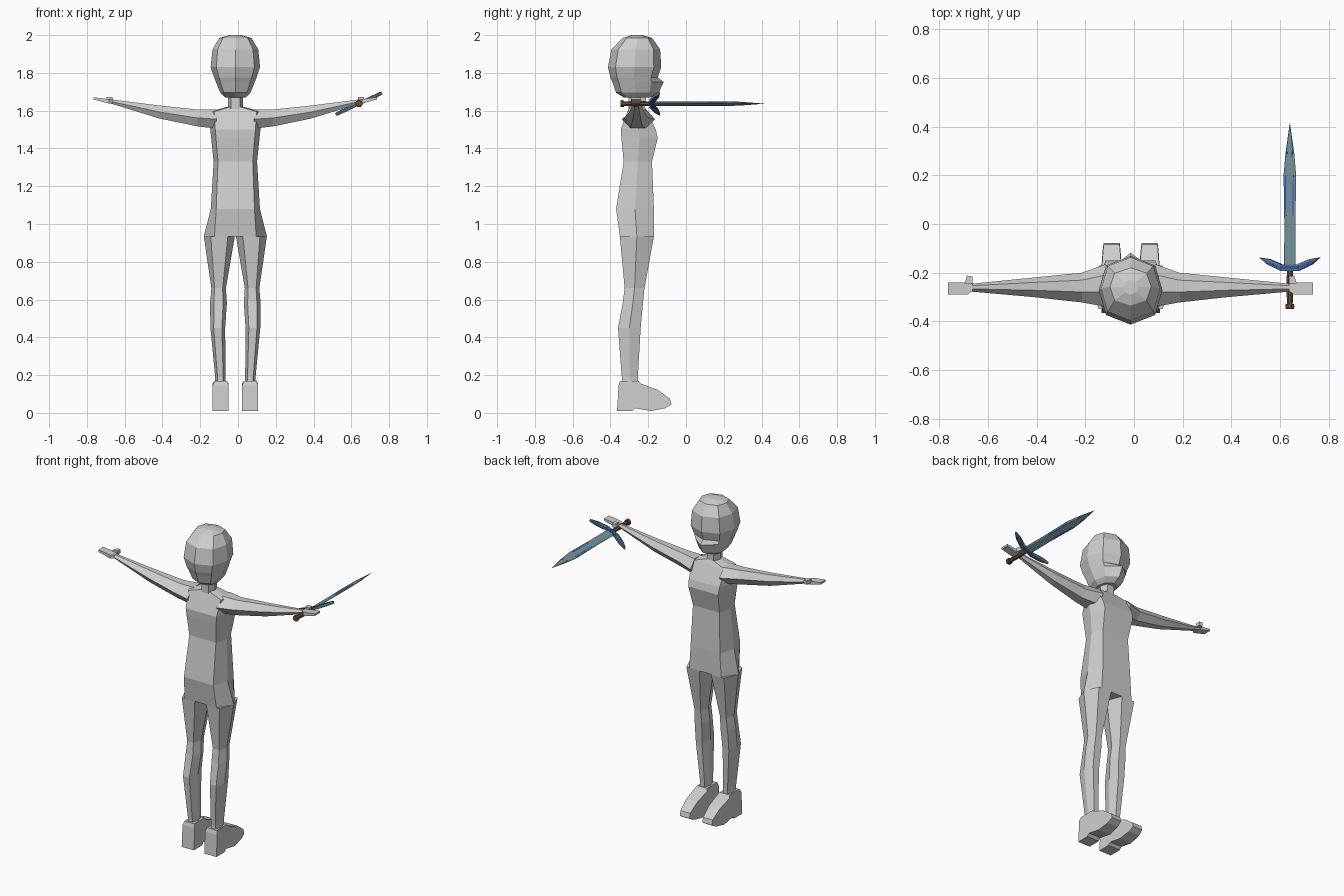
import bpy, bmesh, math
from mathutils import Matrix, Vector

if "Cube" in bpy.data.objects:
    bpy.data.objects.remove(bpy.data.objects["Cube"])

CX = -0.014          # figure's centre line
TILT = Matrix.Translation((0.64, 0, 1.637)) @ Matrix.Rotation(math.radians(-25), 4, 'Y')


def material(name, rgb):
    m = bpy.data.materials.new(name)
    m.diffuse_color = (*rgb, 1)
    m.use_nodes = True
    m.node_tree.nodes["Principled BSDF"].inputs["Base Color"].default_value = m.diffuse_color
    return m


GREY = material("light grey", (0.62, 0.62, 0.62))
STEEL = material("teal steel", (0.17, 0.30, 0.34))
GUARD = material("dark teal", (0.07, 0.17, 0.23))
BLUE = material("bright blue", (0.02, 0.06, 0.75))
BROWN = material("brown", (0.16, 0.08, 0.035))


def loft(name, rings, mat, matrix=Matrix.Translation((CX, 0, 0)), sx=1):
    """Skin a list of equal-length point rings and cap both ends."""
    bm = bmesh.new()
    loops = [[bm.verts.new((x * sx, y, z)) for x, y, z in r] for r in rings]
    n = len(loops[0])
    for a, b in zip(loops, loops[1:]):
        for i in range(n):
            bm.faces.new((a[i], a[(i + 1) % n], b[(i + 1) % n], b[i]))
    bm.faces.new(loops[0])
    bm.faces.new(loops[-1])
    bmesh.ops.recalc_face_normals(bm, faces=bm.faces[:])
    bm.transform(matrix)
    me = bpy.data.meshes.new(name)
    bm.to_mesh(me)
    bm.free()
    me.materials.append(mat)
    ob = bpy.data.objects.new(name, me)
    bpy.context.collection.objects.link(ob)
    return ob


def hex_ring(z, x0, x1, yb, yf, flat):
    """Six-sided section: flat back and front, pointed sides."""
    c, h, ym = (x0 + x1) / 2, (x1 - x0) / 2 * flat, (yb + yf) / 2
    return [(x0, ym, z), (c - h, yb, z), (c + h, yb, z),
            (x1, ym, z), (c + h, yf, z), (c - h, yf, z)]


def slab(outline, z0, z1):
    return [[(x, y, z0) for x, y in outline], [(x, y, z1) for x, y in outline]]


# Torso, from hips to neck base
torso = [(0.935, .167, .66, -.35, -.17), (1.08, .13, .78, -.37, -.17),
         (1.33, .115, .8, -.33, -.18), (1.455, .128, .8, -.342, -.15),
         (1.50, .133, .8, -.345, -.16), (1.595, .14, .8, -.31, -.205),
         (1.62, .045, .6, -.30, -.22)]
loft("torso", [hex_ring(z, -w, w, yb, yf, f) for z, w, f, yb, yf in torso], GREY)
loft("neck", [hex_ring(z, -.04, .04, -.305, -.22, .6) for z in (1.6, 1.69)], GREY)

# Head: eight-sided rings, with a chin tip pushed forward
head = [(1.67, .055, -.33, -.20, .01), (1.695, .08, -.37, -.165, .02),
        (1.752, .103, -.39, -.15, .032), (1.775, .112, -.40, -.15, 0),
        (1.83, .131, -.413, -.131, 0), (1.925, .121, -.395, -.137, 0),
        (1.985, .085, -.335, -.18, 0), (2.0, .03, -.29, -.23, 0)]
rings = []
for z, w, yb, yf, tip in head:
    ym, h = (yb + yf) / 2, (yf - yb) / 2
    ring = [(0, yf + tip, z), (w * .77, ym + h * .72, z), (w, ym, z), (w * .77, ym - h * .72, z),
            (0, yb, z), (-w * .77, ym - h * .72, z), (-w, ym, z), (-w * .77, ym + h * .72, z)]
    rings.append(ring)
loft("head", rings, GREY)

# Limbs, built once per side
leg = [(0.935, .003, .167, -.35, -.17), (0.66, .05, .127, -.325, -.22),
       (0.58, .045, .134, -.335, -.228), (0.45, .054, .132, -.36, -.24),
       (0.19, .052, .107, -.34, -.255), (0.15, .052, .107, -.34, -.255)]
foot = [(-.365, .01, .042), (-.357, .145, .042), (-.35, .168, .034), (-.25, .168, .034),
        (-.24, .155, .042), (-.15, .122, .038), (-.085, .075, .033), (-.077, .045, .033),
        (-.11, .025, .037), (-.185, .01, .042), (-.27, .025, .042), (-.285, .01, .042)]
arm = [(.10, -.34, -.165, 1.505, 1.605), (.20, -.322, -.20, 1.517, 1.606),
       (.40, -.30, -.22, 1.558, 1.627), (.66, -.277, -.246, 1.638, 1.66)]
hand = [(.65, -.275, -.246, 1.638, 1.66), (.67, -.29, -.24, 1.638, 1.661),
        (.75, -.29, -.24, 1.659, 1.671)]
for side, s in (("left", -1), ("right", 1)):
    loft(side + "_leg", [hex_ring(z, a, b, yb, yf, .55) for z, a, b, yb, yf in leg], GREY, sx=s)
    loft(side + "_foot", [[(.078 + k * w, y, z) for y, z, w in foot] for k in (-1, 1)], GREY, sx=s)
    arm_rings = []
    for x, yb, yf, zb, zt in arm:
        ym, zm = (yb + yf) / 2, (zb + zt) / 2
        q = (yf - yb) / 4
        arm_rings.append([(x, yb, zm), (x, ym - q * .6, zt), (x, ym + q, zt),
                          (x, yf, zm), (x, ym + q, zb), (x, ym - q, zb)])
    loft(side + "_arm", arm_rings, GREY, sx=s)
    loft(side + "_hand", [[(x, a, zb), (x, b, zb), (x, b, zt), (x, a, zt)]
                          for x, a, b, zb, zt in hand], GREY, sx=s)
    thumb = [(.65, -.245), (.682, -.245), (.672, -.212), (.65, -.215)]
    loft(side + "_thumb", slab(thumb, 1.648, 1.672), GREY, sx=s)

# Sword blade: flat faces with bevelled edges, tapering to a point
blade = [(-.18, .026), (.0, .025), (.20, .0285), (.29, .02), (.412, .0008)]
rings = []
for y, w in blade:
    t = .004 * min(1, w / .02)
    rings.append([(-w, y, 0), (-w * .75, y, t), (w * .75, y, t),
                  (w, y, 0), (w * .75, y, -t), (-w * .75, y, -t)])
loft("sword_blade", rings, STEEL, TILT)

# Guard with wings sweeping forward
half = [(.04, -.192), (.10, -.166), (.135, -.138), (.095, -.146), (.04, -.166)]
outline = half + [(-x, y) for x, y in reversed(half)]
loft("sword_guard", slab(outline, -.008, .008), GUARD, TILT)
edge = [(.038, -.172), (.094, -.150), (.128, -.139), (.092, -.144), (.04, -.164)]
for s in (-1, 1):
    for k in (-1, 1):
        loft("guard_trim", slab(edge, k * .0078, k * .0095), STEEL, TILT, sx=s)

# Grip and pommel
for name, prof in (("sword_grip", [(-.335, .012), (-.27, .015), (-.19, .013)]),
                   ("sword_pommel", [(-.348, .017), (-.342, .02), (-.328, .018)])):
    loft(name, [[(r * math.cos(i * math.pi / 4), y, r * math.sin(i * math.pi / 4))
                 for i in range(8)] for y, r in prof], BROWN, TILT)


# Blue inlay strips on both faces of blade and guard
def strip(name, a, b, w, z):
    a, b = Vector(a), Vector(b)
    n = (b - a).orthogonal().normalized() * w / 2
    pts = [tuple(p) for p in (a + n, b + n, b - n, a - n)]
    for k in (-1, 1):
        loft(name, slab(pts, k * (z - .0005), k * (z + .0008)), BLUE, TILT)


strip("guard_inlay", (-.042, -.179), (.042, -.179), .007, .008)
for s in (-1, 1):
    strip("blade_inlay", (s * .0165, .035), (s * .0175, .2), .004, .004)
    strip("tip_inlay", (s * .012, .275), (s * .011, .297), .003, .004)
    strip("wing_inlay", (s * .055, -.176), (s * .105, -.156), .006, .008)
